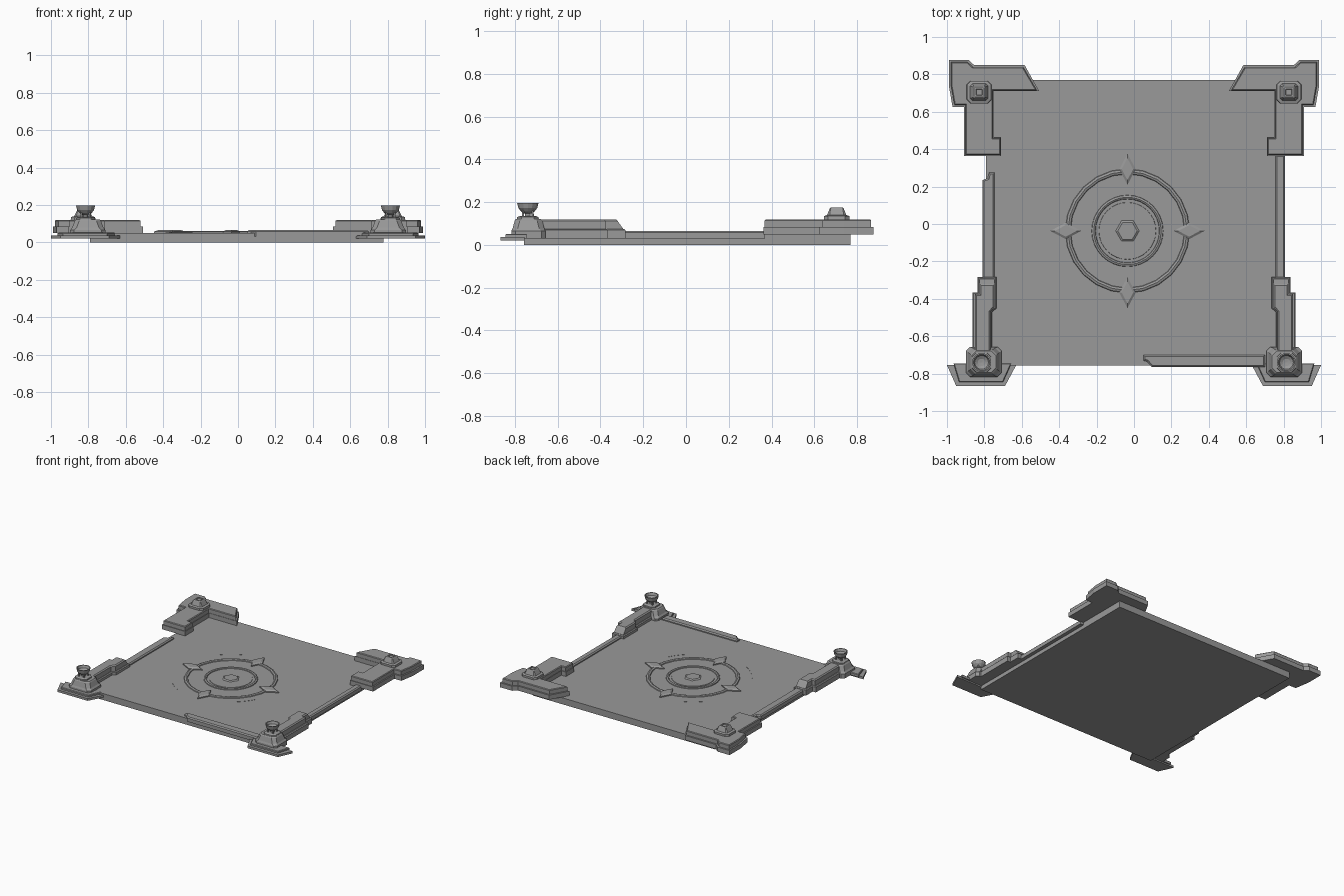
import bpy, bmesh, math
from mathutils import Vector

cube = bpy.data.objects.get("Cube")
if cube:
    bpy.data.objects.remove(cube, do_unlink=True)

stone = bpy.data.materials.new("grey stone")
stone.use_nodes = True
GREY = (0.32, 0.32, 0.32, 1)
stone.diffuse_color = GREY
stone.node_tree.nodes["Principled BSDF"].inputs["Base Color"].default_value = GREY


def finish(name, bm):
    bmesh.ops.recalc_face_normals(bm, faces=bm.faces)
    mesh = bpy.data.meshes.new(name)
    bm.to_mesh(mesh)
    bm.free()
    mesh.materials.append(stone)
    ob = bpy.data.objects.new(name, mesh)
    bpy.context.collection.objects.link(ob)
    return ob


def prism(name, outline, z0, z1, chamfer=0.0, sx=1):
    """Extrude an outline upward and chamfer its top rim."""
    bm = bmesh.new()
    base = bm.faces.new([bm.verts.new((x * sx, y, z0)) for x, y in outline])
    ext = bmesh.ops.extrude_face_region(bm, geom=[base])["geom"]
    for v in ext:
        if isinstance(v, bmesh.types.BMVert):
            v.co.z = z1
    if chamfer:
        rim = [e for e in bm.edges if all(v.co.z == e.verts[0].co.z and abs(v.co.z - z1) < 1e-6 for v in e.verts)]
        bmesh.ops.bevel(bm, geom=rim, offset=chamfer, segments=1, affect="EDGES")
    return finish(name, bm)


def loft(name, centre, rings, cap_top=True):
    """Stack rings of (half width x, half width y, corner cut, z)."""
    bm = bmesh.new()
    loops = []
    for a, b, c, z in rings:
        pts = [(a, b - c), (a - c, b), (c - a, b), (-a, b - c),
               (-a, c - b), (c - a, -b), (a - c, -b), (a, c - b)]
        loops.append([bm.verts.new((centre[0] + x, centre[1] + y, z)) for x, y in pts])
    for lo, hi in zip(loops, loops[1:]):
        for i in range(8):
            j = (i + 1) % 8
            bm.faces.new((lo[i], lo[j], hi[j], hi[i]))
    bm.faces.new(loops[0])
    if cap_top:
        bm.faces.new(loops[-1])
    return finish(name, bm)


def lathe(name, centre, profile, sides, start=0, sweep=360):
    """Turn a closed (radius, z) profile about a vertical axis."""
    bm = bmesh.new()
    full = sweep == 360
    steps = sides if full else sides + 1
    cols = []
    for i in range(steps):
        a = math.radians(start + sweep * i / sides)
        cols.append([bm.verts.new((centre[0] + r * math.cos(a), centre[1] + r * math.sin(a), z))
                     for r, z in profile])
    n = len(profile)
    for i in range(sides):
        p, q = cols[i], cols[(i + 1) % steps]
        for k in range(n):
            m = (k + 1) % n
            bm.faces.new((p[k], q[k], q[m], p[m]))
    if not full:
        bm.faces.new(cols[0])
        bm.faces.new(cols[-1])
    bmesh.ops.remove_doubles(bm, verts=bm.verts, dist=1e-5)
    return finish(name, bm)


# Floor slab
prism("floor_slab", [(-0.79, -0.757), (0.778, -0.757), (0.778, 0.77), (-0.79, 0.77)], 0, 0.05)

# Low kerbs along the edges
prism("right_kerb", [(-0.745, -0.3), (-0.745, 0.275), (-0.775, 0.275), (-0.782, 0.245),
                     (-0.81, 0.235), (-0.81, -0.3)], 0.03, 0.066, 0.008)
prism("left_kerb", [(0.757, -0.3), (0.757, 0.37), (0.806, 0.37), (0.806, -0.3)], 0.03, 0.066, 0.008)
prism("front_kerb", [(0.05, -0.7), (0.7, -0.7), (0.7, -0.765), (0.095, -0.765),
                     (0.07, -0.735), (0.05, -0.73)], 0.03, 0.066, 0.008)

BACK = [(-0.99, 0.877), (-0.885, 0.877), (-0.855, 0.85), (-0.585, 0.85), (-0.508, 0.712),
        (-0.75, 0.712), (-0.75, 0.465), (-0.71, 0.465), (-0.71, 0.363), (-0.91, 0.363),
        (-0.91, 0.625), (-0.97, 0.625), (-0.99, 0.74)]
INNER = [(-0.978, 0.865), (-0.89, 0.865), (-0.86, 0.838), (-0.592, 0.838), (-0.52, 0.715),
         (-0.753, 0.715), (-0.753, 0.46), (-0.715, 0.46), (-0.715, 0.368), (-0.9, 0.368),
         (-0.9, 0.637), (-0.96, 0.637), (-0.978, 0.74)]
ARM = [(-0.837, -0.283), (-0.735, -0.283), (-0.735, -0.45), (-0.758, -0.47),
       (-0.758, -0.7), (-0.864, -0.7), (-0.864, -0.365), (-0.837, -0.365)]
ARM_TOP = [(-0.825, -0.32), (-0.745, -0.32), (-0.745, -0.445), (-0.768, -0.47),
           (-0.768, -0.7), (-0.85, -0.7), (-0.85, -0.375), (-0.825, -0.375)]
PAD = [(-1, -0.755), (-0.63, -0.755), (-0.69, -0.867), (-0.95, -0.867)]
PAD_TOP = [(-0.965, -0.745), (-0.655, -0.745), (-0.7, -0.845), (-0.935, -0.845)]

for side, s in (("right", 1), ("left", -1)):
    # Back corner walls in two courses with a stepped cap
    prism(side + "_back_wall_base", BACK, 0.05, 0.085, 0, s)
    prism(side + "_back_wall_top", INNER, 0.085, 0.12, 0.005, s)
    loft(side + "_back_cap", (-0.828 * s, 0.705),
         [(0.067, 0.06, 0.02, 0.118), (0.064, 0.06, 0.02, 0.135), (0.048, 0.045, 0.012, 0.14),
          (0.032, 0.032, 0.004, 0.172), (0.027, 0.027, 0.004, 0.176),
          (0.017, 0.017, 0.002, 0.176), (0.015, 0.015, 0.002, 0.171)])

    # Front foot pad
    prism(side + "_front_pad", PAD, 0.02, 0.037, 0, s)
    prism(side + "_front_pad_top", PAD_TOP, 0.03, 0.052, 0.004, s)

    # Side arm with a sloped front end
    prism(side + "_arm_base", ARM, 0.03, 0.075, 0.006, s)
    arm = prism(side + "_arm_top", ARM_TOP, 0.07, 0.12, 0.008, s)
    for v in arm.data.vertices:
        if v.co.z < 0.08 and v.co.y > -0.33:
            v.co.y += 0.03

    # Post and bowl stand
    c = (-0.815 * s, -0.74)
    loft(side + "_post", (-0.803 * s, -0.737),
         [(0.094, 0.08, 0.02, 0.03), (0.094, 0.08, 0.02, 0.065), (0.084, 0.074, 0.024, 0.078),
          (0.07, 0.064, 0.024, 0.115), (0.064, 0.058, 0.024, 0.122)])
    loft(side + "_stand", c, [(0.052, 0.052, 0.022, 0.12), (0.05, 0.05, 0.021, 0.13),
                              (0.038, 0.038, 0.016, 0.135)])
    for k in range(4):
        a = math.radians(45 + 90 * k)
        loft(side + "_bowl_leg_%d" % (k + 1), (c[0] + 0.032 * math.cos(a), c[1] + 0.032 * math.sin(a)),
             [(0.006, 0.006, 0.002, 0.13), (0.004, 0.004, 0.001, 0.165)])
    bowl = lathe(side + "_bowl", c,
                 [(0, 0.13), (0.014, 0.13), (0.014, 0.146), (0.032, 0.156), (0.045, 0.172), (0.051, 0.196),
                  (0.044, 0.196), (0.037, 0.178), (0.02, 0.168), (0, 0.166)], 14)

# Central medallion
M = (-0.035, -0.037)
lathe("outer_ring", M, [(0.335, 0.045), (0.33, 0.056), (0.318, 0.06), (0.307, 0.056), (0.302, 0.045)], 24)
lathe("inner_ring", M, [(0.193, 0.045), (0.19, 0.056), (0.18, 0.06), (0.172, 0.056), (0.168, 0.045)], 32)
lathe("inner_disc", M, [(0, 0.045), (0.155, 0.045), (0.152, 0.053), (0, 0.053)], 32)
lathe("centre_gem", M, [(0, 0.05), (0.068, 0.05), (0.052, 0.06), (0, 0.06)], 6, 0)

# Four diamond points on the ring
for k, label in enumerate(("left", "back", "right", "front")):
    bm = bmesh.new()
    d = Vector((math.cos(k * math.pi / 2), math.sin(k * math.pi / 2), 0))
    t = Vector((-d.y, d.x, 0))
    mid = Vector((M[0], M[1], 0)) + d * 0.33
    loops = []
    for scale, z in ((1, 0.045), (1, 0.058), (0.7, 0.066)):
        pts = (d * 0.083, t * 0.044, -d * 0.083, -t * 0.044)
        loops.append([bm.verts.new(mid + p * scale + Vector((0, 0, z))) for p in pts])
    for lo, hi in zip(loops, loops[1:]):
        for i in range(4):
            bm.faces.new((lo[i], lo[(i + 1) % 4], hi[(i + 1) % 4], hi[i]))
    bm.faces.new(loops[0])
    bm.faces.new(loops[-1])
    finish(label + "_diamond", bm)

# Fine arcs outside the ring
for i, (r, a0, sweep) in enumerate(((0.41, 114, 24), (0.42, 213, 27), (0.39, 305, 27))):
    lathe("floor_arc_%d" % (i + 1), M, [(r, 0.045), (r, 0.0515), (r - 0.004, 0.0515), (r - 0.004, 0.045)],
          6, a0, sweep)
